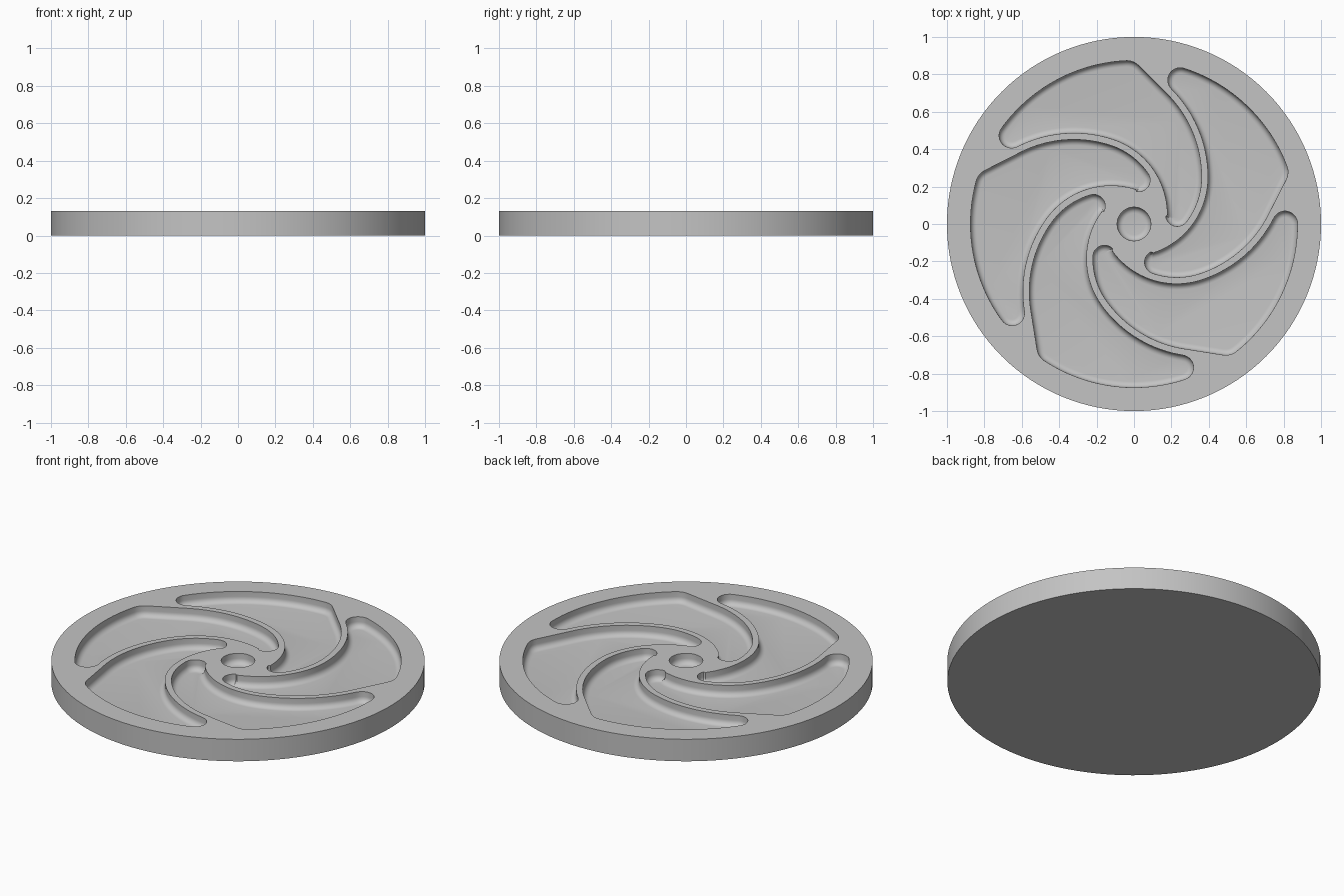
import bpy, bmesh, math
from mathutils import Vector, Matrix

cube = bpy.data.objects.get("Cube")
if cube:
    bpy.data.objects.remove(cube, do_unlink=True)

HEIGHT, FLOOR, FILLET = 0.13, 0.068, 0.032
SPOKE = 0.035
STEP = math.radians(72)

grey = bpy.data.materials.new("grey")
grey.use_nodes = True
colour = (0.55, 0.55, 0.55, 1)
grey.diffuse_color = colour
grey.node_tree.nodes["Principled BSDF"].inputs["Base Color"].default_value = colour


def arc(centre, radius, start, end, count):
    """Points on an arc, angles in degrees."""
    angles = [math.radians(start + (end - start) * i / count) for i in range(count + 1)]
    return [Vector((centre[0] + radius * math.cos(a), centre[1] + radius * math.sin(a))) for a in angles]


def turned(points, angle):
    rot = Matrix.Rotation(angle, 2)
    return [rot @ p for p in points]


def pocket_outline():
    """One curved pocket, walked clockwise."""
    low, high = (-0.03, 0.25), (-0.27, 0.25)
    low_r, high_r, tip_r, rim_r = 0.426, 0.666, 0.062, 0.874
    # concave wall and rounded outer tip
    pts = arc(low, low_r, -71.8, 0, 24) + arc(high, high_r, 0, 45, 24)[1:]
    pts += arc((0.247, 0.769), 0.066, 225, 72.8, 16)[1:]
    # rim side
    pts += arc((0, 0), rim_r, 72.8, 20.5, 24)[1:]
    # softened corner, straight run and convex wall
    wall = arc(high, high_r - SPOKE, 45, 0, 24) + arc(low, low_r - SPOKE, 0, -37.5, 14)[1:]
    slope = Vector((-1, 1)).normalized()
    a, b, c = arc((0, 0), rim_r, 92.5, 92.5, 1)[0], wall[0] + slope * 0.25, wall[0] + slope * 0.21
    corner = [a * (1 - t) ** 2 + b * 2 * t * (1 - t) + c * t * t for t in (0.2, 0.4, 0.6, 0.8, 1)]
    pts += turned(corner + wall, -STEP)
    # rounded inner tip
    tip = arc(low, low_r - SPOKE - tip_r, -37.5, -37.5, 1)[0]
    tip = turned([tip], -STEP)[0]
    pts += arc(tip, tip_r, -109.5, -251.8, 16)[1:-1]
    return pts


def inset(points, distance):
    """Move a clockwise outline inwards."""
    result = []
    for i, p in enumerate(points):
        d1 = (p - points[i - 1]).normalized()
        d2 = (points[(i + 1) % len(points)] - p).normalized()
        n1, n2 = Vector((d1.y, -d1.x)), Vector((d2.y, -d2.x))
        m = (n1 + n2).normalized()
        result.append(p + m * distance / max(m.dot(n1), 0.5))
    return result


def add_cutter(bm, outline):
    """Solid with vertical walls and a filleted lower edge."""
    layers = [(0, HEIGHT + 0.1), (0, FLOOR + FILLET)]
    for i in range(1, 7):
        a = math.pi / 2 * i / 6
        layers.append((FILLET * (1 - math.cos(a)), FLOOR + FILLET * (1 - math.sin(a))))
    rings = [[bm.verts.new((p.x, p.y, z)) for p in inset(outline, d)] for d, z in layers]
    for upper, lower in zip(rings, rings[1:]):
        for i in range(len(upper)):
            bm.faces.new((upper[i - 1], upper[i], lower[i], lower[i - 1]))
    bm.faces.new(rings[0])
    bm.faces.new(rings[-1][::-1])


def mesh_object(name, bm):
    bmesh.ops.recalc_face_normals(bm, faces=bm.faces)
    mesh = bpy.data.meshes.new(name)
    bm.to_mesh(mesh)
    bm.free()
    mesh.materials.append(grey)
    obj = bpy.data.objects.new(name, mesh)
    bpy.context.collection.objects.link(obj)
    return obj


# solid disc
bm = bmesh.new()
bmesh.ops.create_cone(bm, cap_ends=True, segments=128, radius1=1, radius2=1, depth=HEIGHT,
                      matrix=Matrix.Translation((0, 0, HEIGHT / 2)))
wheel = mesh_object("wheel_disc", bm)

# five pockets and the blind centre hole
bm = bmesh.new()
outline = pocket_outline()
for k in range(5):
    add_cutter(bm, turned(outline, k * STEP))
add_cutter(bm, arc((0, 0), 0.09, 360, 0, 48)[:-1])
cutter = mesh_object("pocket_cutter", bm)

cut = wheel.modifiers.new("pockets", 'BOOLEAN')
cut.operation = 'DIFFERENCE'
cut.solver = 'EXACT'
cut.object = cutter
bpy.ops.object.select_all(action='DESELECT')
wheel.select_set(True)
bpy.context.view_layer.objects.active = wheel
bpy.ops.object.modifier_apply(modifier=cut.name)
bpy.data.objects.remove(cutter, do_unlink=True)
bpy.ops.object.shade_smooth_by_angle(angle=math.radians(35))
